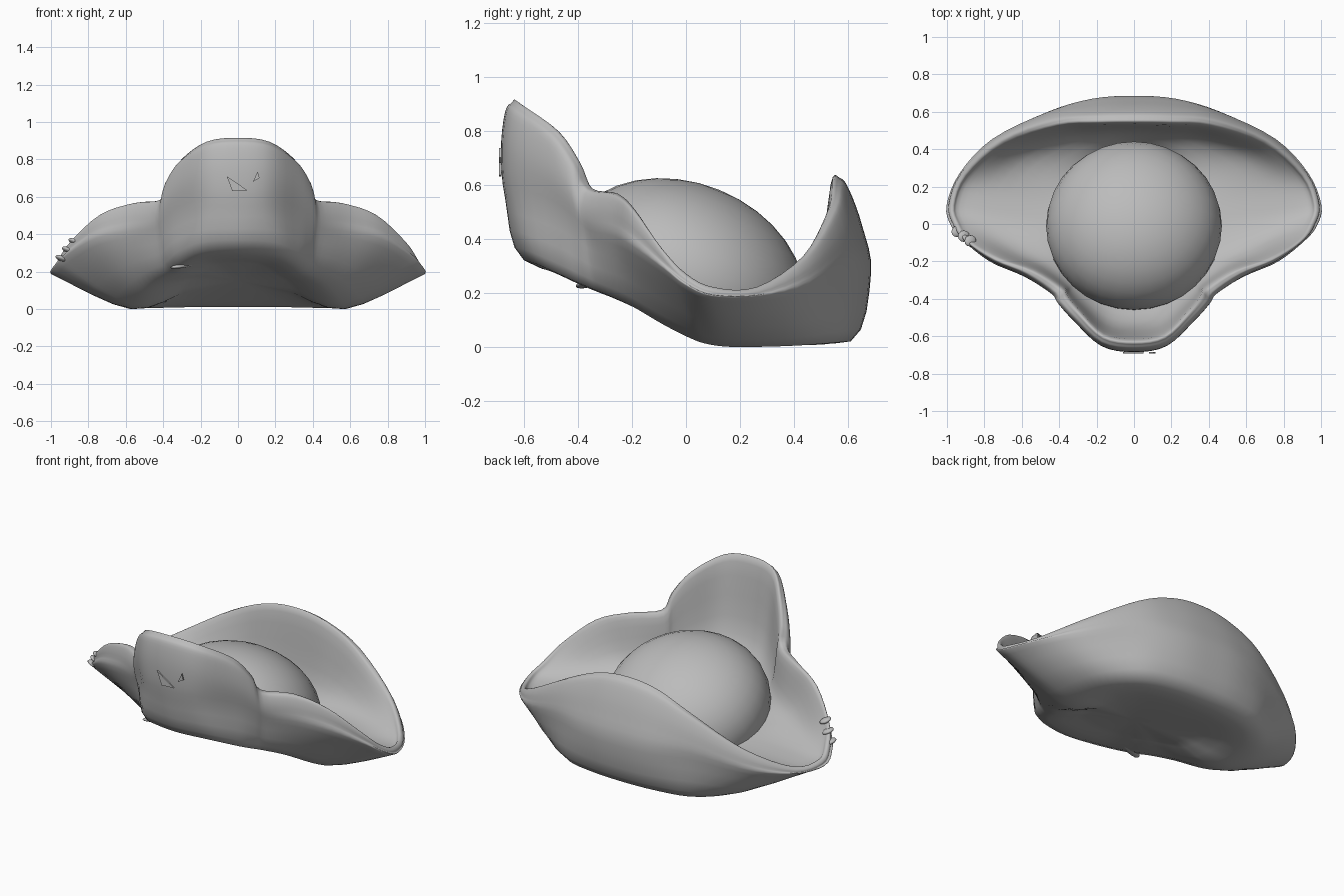
import bpy, bmesh, math
from mathutils import Vector, Matrix

default = bpy.data.objects.get("Cube")
if default:
    bpy.data.objects.remove(default, do_unlink=True)

# One plain felt colour
felt = bpy.data.materials.new("grey_felt")
felt.use_nodes = True
GREY = (0.5, 0.5, 0.5, 1)
felt.diffuse_color = GREY
felt.node_tree.nodes["Principled BSDF"].inputs["Base Color"].default_value = GREY


def add_object(name, bm, smooth=True):
    bmesh.ops.recalc_face_normals(bm, faces=bm.faces[:])
    mesh = bpy.data.meshes.new(name)
    bm.to_mesh(mesh)
    bm.free()
    mesh.materials.append(felt)
    obj = bpy.data.objects.new(name, mesh)
    bpy.context.collection.objects.link(obj)
    for face in mesh.polygons:
        face.use_smooth = smooth


def spline(points, steps, closed=False):
    """Smooth path through the points."""
    count = len(points)
    path = []

    def pick(i):
        return points[i % count] if closed else points[max(0, min(count - 1, i))]

    for i in range(count if closed else count - 1):
        a, b, c, d = (pick(i + k) for k in (-1, 0, 1, 2))
        for s in range(steps):
            t = s / steps
            path.append(b + t / 2 * ((c - a) + t * ((2 * a - 5 * b + 4 * c - d)
                        + t * (3 * (b - c) + d - a))))
    if not closed:
        path.append(points[-1])
    return path


def full_loop(half, steps):
    """Mirror a half outline, front to back, into a closed smooth loop."""
    right = [Vector(p) for p in half]
    left = [Vector((-p.x, p.y, p.z)) for p in right[-2:0:-1]]
    return spline(right + left, steps, closed=True)


# Half outlines of the turned-up brim, running from front to back
rim = [(0, -.65, .9), (.17, -.62, .88), (.31, -.49, .79), (.38, -.41, .68),
       (.41, -.36, .585), (.56, -.26, .565), (.73, -.19, .505), (.88, -.09, .365),
       (.94, 0, .27), (.965, .1, .22), (.9, .26, .22), (.7, .44, .34),
       (.42, .545, .51), (.2, .565, .6), (0, .57, .625)]
bulge = [(0, -.67, .55), (.17, -.635, .55), (.32, -.49, .5), (.4, -.4, .44),
         (.44, -.35, .4), (.58, -.27, .38), (.75, -.19, .34), (.89, -.07, .26),
         (.945, 0, .21), (.965, .1, .17), (.9, .27, .17), (.74, .45, .2),
         (.45, .6, .27), (.22, .67, .27), (0, .685, .27)]
base = [(0, -.6, .32), (.2, -.55, .305), (.31, -.44, .255), (.35, -.36, .22),
        (.38, -.3, .195), (.46, -.2, .15), (.53, -.08, .08), (.56, .02, .03),
        (.57, .08, .01), (.57, .16, 0), (.57, .28, 0), (.53, .42, .005),
        (.4, .55, .015), (.2, .6, .02), (0, .61, .02)]

# Brim: sweep a folded cross-section around the outlines
STEPS = 4
sections = []
for top, side, low in zip(*(full_loop(h, STEPS) for h in (rim, bulge, base))):
    inward = Vector((-top.x, -top.y, 0)).normalized()
    rim_out = top.lerp(side, .12) - inward * .02
    shoulder = top.lerp(side, .5) - inward * .025
    rim_in = top + inward * .035 - Vector((0, 0, .025))
    foot = inward * -.42
    foot.z = .2 - .22 * foot.y
    mid = rim_in.lerp(foot, .33)
    mid.z = rim_in.z + (foot.z - rim_in.z) * .7
    under = low * .5
    under.z = low.z * .3 + .7 * (.15 - .22 * under.y)
    sections.append(spline([under, low, side, shoulder, rim_out, top,
                            rim_in, mid, foot], 4))

bm = bmesh.new()
rings = [[bm.verts.new(p) for p in section] for section in sections]
for i, ring in enumerate(rings):
    following = rings[(i + 1) % len(rings)]
    for j in range(len(ring) - 1):
        bm.faces.new((ring[j], following[j], following[j + 1], ring[j + 1]))
for end, height in ((0, .15), (-1, .2)):
    hub = bm.verts.new((0, 0, height))
    for i, ring in enumerate(rings):
        bm.faces.new((hub, ring[end], rings[(i + 1) % len(rings)][end]))
add_object("folded_brim", bm)


def ellipsoid(centre, radii, tilt, segments=12):
    """Tilted ellipsoid, tilt in degrees about x, y and z."""
    bm = bmesh.new()
    matrix = Matrix.Translation(centre)
    for angle, axis in zip(reversed(tilt), "ZYX"):
        matrix = matrix @ Matrix.Rotation(math.radians(angle), 4, axis)
    matrix = matrix @ Matrix.Diagonal((*radii, 1))
    bmesh.ops.create_uvsphere(bm, u_segments=segments, v_segments=segments // 2 + 2,
                              radius=1, matrix=matrix)
    return bm


# Crown: a dome tipped forward, cut off just under the brim floor
bm = ellipsoid((0, -.01, .252), (.47, .465, .355), (-22, 0, 0), 32)
bmesh.ops.bisect_plane(bm, geom=bm.verts[:] + bm.edges[:] + bm.faces[:],
                       plane_co=(0, 0, .19), plane_no=(0, .22, 1), clear_inner=True)
add_object("crown_dome", bm)

# Small pinched folds on the right tip and under the front
for i in range(3):
    add_object("tip_fold", ellipsoid((-.945 + .035 * i, -.04 - .025 * i, .27 + .045 * i),
                                     (.035, .03, .014), (0, 25, 30)))
add_object("front_crease", ellipsoid((-.29, -.37, .232), (.08, .03, .012), (0, -8, 20)))

# Thin triangular snags on the front flap
for corners in (((-.06, .71), (-.03, .63), (.05, .635)),
                ((.08, .68), (.105, .735), (.115, .7))):
    bm = bmesh.new()
    bm.faces.new([bm.verts.new((x, -.692, z)) for x, z in corners])
    solid = bmesh.ops.extrude_face_region(bm, geom=bm.faces[:])
    new = [v for v in solid["geom"] if isinstance(v, bmesh.types.BMVert)]
    bmesh.ops.translate(bm, verts=new, vec=(0, .008, 0))
    add_object("front_snag", bm, smooth=False)
